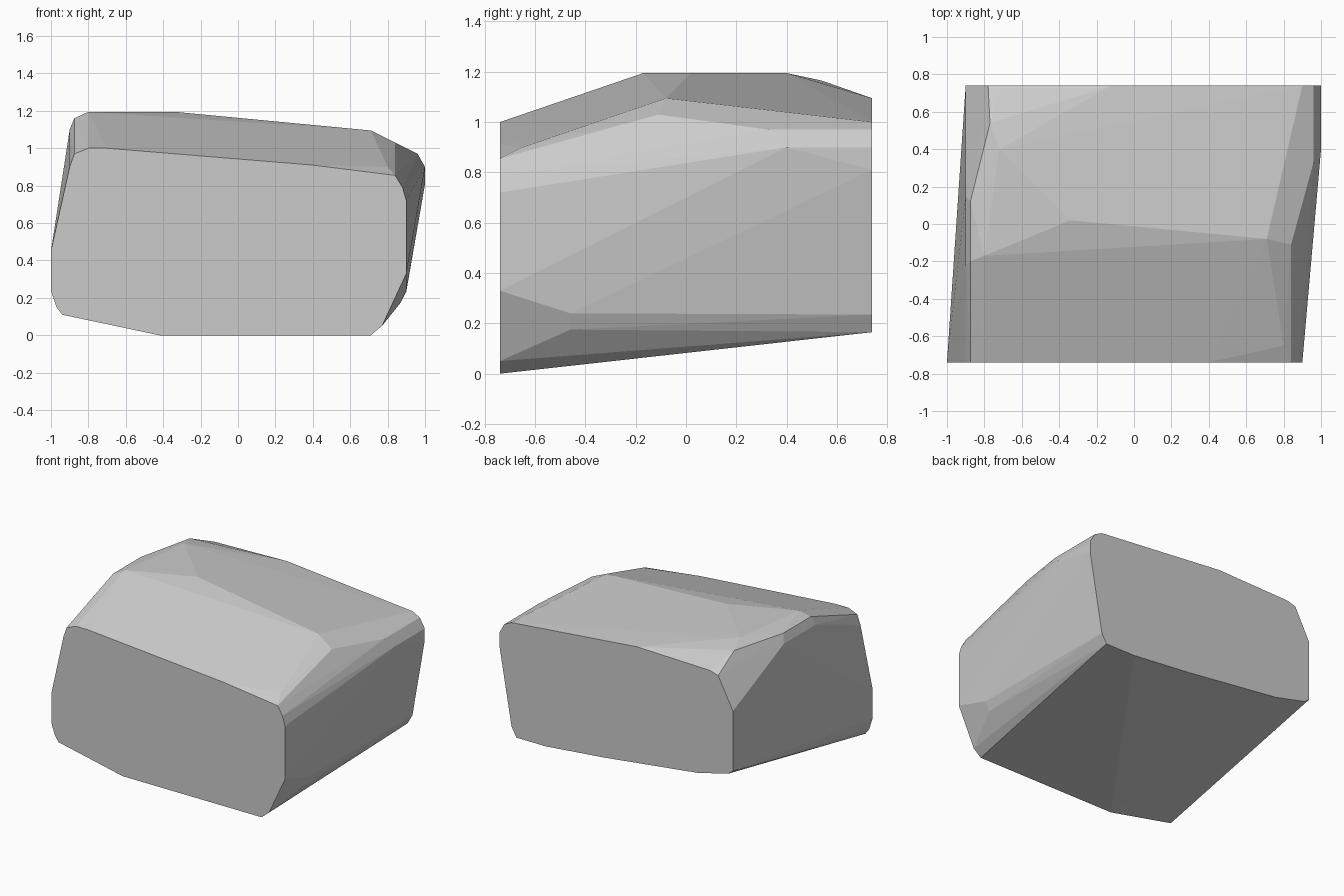
import bpy, bmesh

if "Cube" in bpy.data.objects:
    bpy.data.objects.remove(bpy.data.objects["Cube"])

D = 0.74  # half depth

# front face outline (x, z)
front = [(-1, .45), (-.9, .9), (-.875, .97), (-.8, 1), (-.7, 1), (.4, .91), (.84, .855),
         (.88, .79), (.9, .72), (.9, .33), (.77, .05), (.71, 0), (-.42, 0),
         (-.94, .11), (-.97, .15), (-1, .24)]

# back face outline (x, z)
back = [(-.9, .83), (-.78, 1.06), (-.71, 1.08), (-.12, 1.095), (.9, 1.0), (.96, .97),
        (1, .9), (1, .81), (.9, .235), (.86, .165), (.62, .165), (.145, .21),
        (-.61, .3), (-.86, .36), (-.9, .39)]

# chiselled crown and side corners (x, y, z)
crown = [(-.8, -.17, 1.195), (-.72, .4, 1.195), (-.34, .02, 1.195), (-.77, .54, 1.165),
         (-.875, -.2, 1.16), (-.875, .12, 1.16), (-.9, -.22, 1.1), (-.9, .15, 1.1),
         (.71, -.08, 1.095), (.84, -.11, 1.03), (.8, -.65, .9)]
right_side = [(.96, .33, .97), (1, .4, .9), (.9, -.46, .24), (.87, -.46, .175)]

points = [(x, -D, z) for x, z in front] + [(x, D, z) for x, z in back] + crown + right_side

# stone block: convex hull through the outlines and corners
bm = bmesh.new()
for p in points:
    bm.verts.new(p)
bmesh.ops.convex_hull(bm, input=bm.verts[:])
loose = [v for v in bm.verts if not v.link_faces]
bmesh.ops.delete(bm, geom=loose, context='VERTS')
bmesh.ops.dissolve_limit(bm, angle_limit=0.01, verts=bm.verts[:], edges=bm.edges[:])
bmesh.ops.recalc_face_normals(bm, faces=bm.faces[:])
mesh = bpy.data.meshes.new("stone_block")
bm.to_mesh(mesh)
bm.free()
block = bpy.data.objects.new("stone_block", mesh)
bpy.context.collection.objects.link(block)
